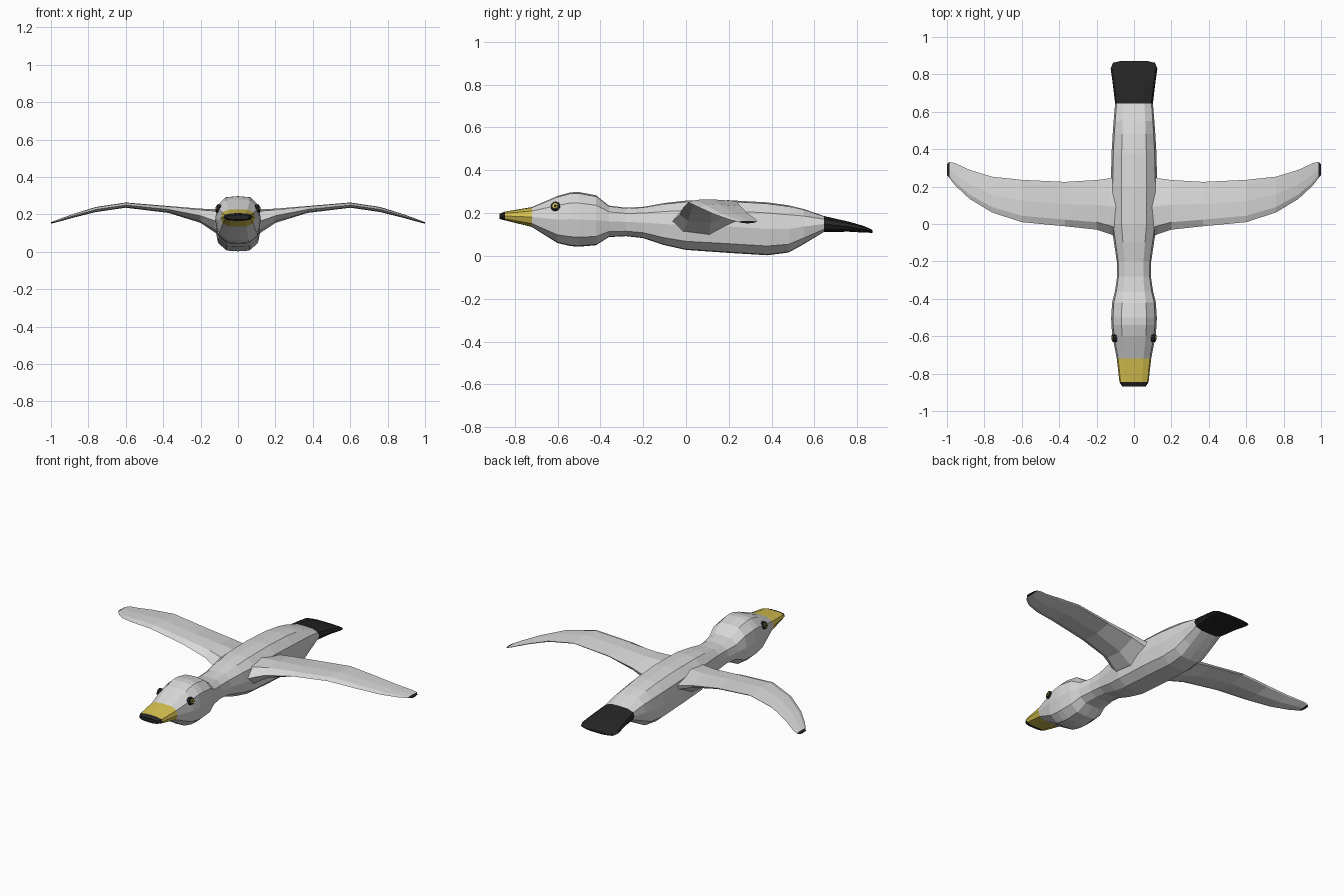
import bpy, bmesh, math
from mathutils import Vector, Matrix


def material(name, r, g, b):
    m = bpy.data.materials.new(name)
    m.diffuse_color = (r, g, b, 1)
    return m


GREY = material("pale grey feathers", 0.69, 0.69, 0.69)
BLACK = material("black", 0.018, 0.018, 0.018)
YELLOW = material("beak yellow", 0.68, 0.54, 0.08)


def finish(bm, name, mats):
    bmesh.ops.recalc_face_normals(bm, faces=bm.faces)
    me = bpy.data.meshes.new(name)
    bm.to_mesh(me)
    bm.free()
    for m in mats:
        me.materials.append(m)
    ob = bpy.data.objects.new(name, me)
    bpy.context.collection.objects.link(ob)
    return ob


def loft(name, rings, mats, rule):
    """Bridge closed rings; rule(face centre) gives the material index."""
    bm = bmesh.new()
    loops = [[bm.verts.new(p) for p in ring] for ring in rings]
    n = len(loops[0])
    for a, b in zip(loops, loops[1:]):
        for i in range(n):
            j = (i + 1) % n
            bm.faces.new((a[i], a[j], b[j], b[i]))
    bm.faces.new(loops[0])
    bm.faces.new(loops[-1])
    for f in bm.faces:
        f.material_index = rule(f.calc_center_median())
    return finish(bm, name, mats)


# Body, head, beak and tail: y, half width, bottom, top
stations = [
    (-0.87, 0.062, 0.172, 0.197), (-0.845, 0.078, 0.166, 0.207),
    (-0.72, 0.092, 0.135, 0.228), (-0.60, 0.115, 0.060, 0.280),
    (-0.54, 0.121, 0.046, 0.297), (-0.50, 0.122, 0.043, 0.298),
    (-0.42, 0.117, 0.050, 0.283), (-0.36, 0.102, 0.088, 0.235),
    (-0.28, 0.090, 0.092, 0.225), (-0.20, 0.092, 0.083, 0.229),
    (-0.10, 0.107, 0.050, 0.247), (0.00, 0.122, 0.028, 0.258),
    (0.20, 0.124, 0.014, 0.260), (0.38, 0.120, 0.003, 0.250),
    (0.48, 0.114, 0.016, 0.236), (0.55, 0.109, 0.055, 0.219),
    (0.645, 0.101, 0.112, 0.186), (0.76, 0.115, 0.113, 0.160),
    (0.83, 0.125, 0.109, 0.140), (0.862, 0.112, 0.108, 0.126),
    (0.872, 0.070, 0.108, 0.120),
]
half = [(0, 1), (0.55, 0.95), (0.92, 0.6), (1, 0), (0.88, -0.65), (0.5, -0.97), (0, -1)]
section = half + [(-x, v) for x, v in half[-2:0:-1]]
rings = [[(w * x, y, (lo + hi) / 2 + v * (hi - lo) / 2) for x, v in section]
         for y, w, lo, hi in stations]


def body_colour(c):
    if c.y < -0.85 or c.y > 0.645:
        return 1
    return 2 if c.y < -0.72 else 0


loft("body", rings, [GREY, BLACK, YELLOW], body_colour)

# Wings: x, leading y, trailing y, bottom, top
wing_stations = [
    (0.06, -0.09, 0.27, 0.070, 0.225), (0.125, -0.055, 0.245, 0.105, 0.228),
    (0.20, -0.030, 0.235, 0.155, 0.231), (0.37, -0.012, 0.225, 0.208, 0.245),
    (0.60, 0.010, 0.236, 0.236, 0.264), (0.76, 0.062, 0.253, 0.213, 0.240),
    (0.88, 0.135, 0.290, 0.183, 0.203), (0.955, 0.205, 0.325, 0.162, 0.176),
    (0.986, 0.245, 0.332, 0.154, 0.164), (1.0, 0.262, 0.318, 0.152, 0.158),
]
airfoil = [(0, 0.5), (0.15, 0.92), (0.5, 1), (1, 0.72), (0.97, 0.5), (0.55, 0), (0.15, 0.12)]
for side, s in (("right", 1), ("left", -1)):
    rings = [[(s * x, a + u * (b - a), lo + v * (hi - lo)) for u, v in airfoil]
             for x, a, b, lo, hi in wing_stations]
    loft(side + "_wing", rings, [GREY, BLACK], lambda c: int(abs(c.x) > 0.986))

    # Eye: black rim, yellow iris, black pupil, as stacked thin discs
    bm = bmesh.new()
    out = Vector((s, -0.12, 0.25)).normalized()
    turn = out.to_track_quat('Z', 'Y').to_matrix().to_4x4()
    for radius, depth, mat in ((0.024, 0.018, 1), (0.015, 0.024, 0), (0.007, 0.028, 1)):
        known = set(bm.faces)
        bmesh.ops.create_cone(bm, cap_ends=True, segments=10, radius1=radius,
                              radius2=radius * 0.85, depth=depth,
                              matrix=Matrix.Translation((s * 0.106, -0.61, 0.232)) @ turn)
        for f in set(bm.faces) - known:
            f.material_index = mat
    finish(bm, side + "_eye", [YELLOW, BLACK])
